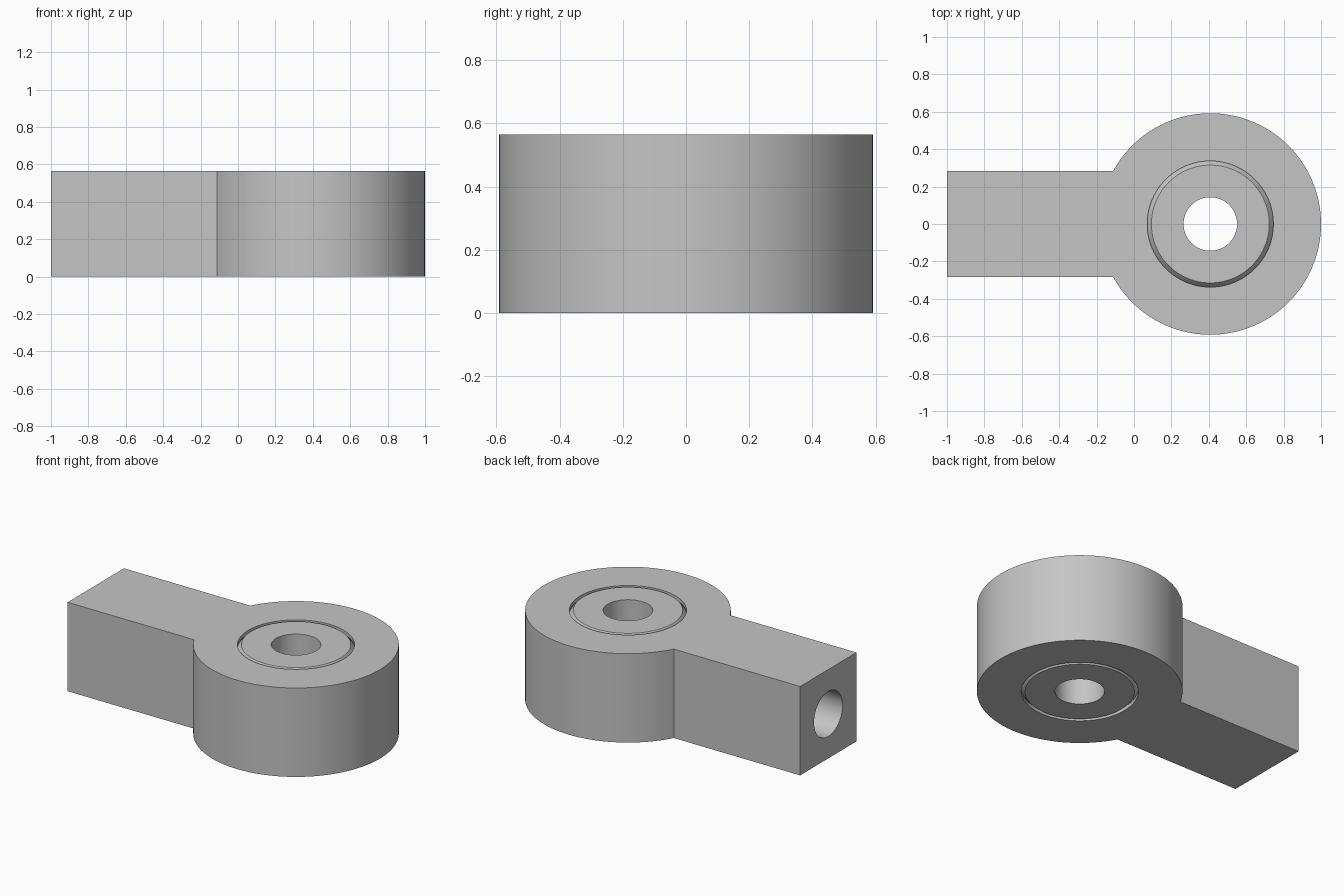
import bpy, bmesh, math
from mathutils import Matrix, Vector

cube = bpy.data.objects.get("Cube")
if cube:
    bpy.data.objects.remove(cube, do_unlink=True)

HEIGHT = 0.565
MID = HEIGHT / 2
EYE_X, EYE_R = 0.408, 0.592      # eye centre and outer radius
BORE_R = 0.143                   # pin hole and shank bore
FLAT_R, LIP_R = 0.315, 0.337     # ball flat and socket opening
BALL_R = math.hypot(FLAT_R, MID)
SEGMENTS = 96

grey = bpy.data.materials.new("steel grey")
grey.use_nodes = True
grey.diffuse_color = (0.56, 0.56, 0.56, 1)
grey.node_tree.nodes["Principled BSDF"].inputs["Base Color"].default_value = grey.diffuse_color


def make_object(name, bm):
    bmesh.ops.recalc_face_normals(bm, faces=bm.faces)
    mesh = bpy.data.meshes.new(name)
    bm.to_mesh(mesh)
    bm.free()
    mesh.materials.append(grey)
    obj = bpy.data.objects.new(name, mesh)
    bpy.context.collection.objects.link(obj)
    return obj


def activate(obj):
    bpy.ops.object.select_all(action="DESELECT")
    obj.select_set(True)
    bpy.context.view_layer.objects.active = obj


def revolve(name, profile, closed):
    """Spin (radius, height) points about the eye's upright axis."""
    bm = bmesh.new()
    verts = [bm.verts.new((EYE_X + r, 0, MID + h)) for r, h in profile]
    pairs = list(zip(verts, verts[1:]))
    if closed:
        pairs.append((verts[-1], verts[0]))
    edges = [bm.edges.new(p) for p in pairs]
    bmesh.ops.spin(bm, geom=verts + edges, cent=(EYE_X, 0, 0), axis=(0, 0, 1),
                   angle=math.tau, steps=SEGMENTS)
    bmesh.ops.remove_doubles(bm, verts=bm.verts, dist=1e-5)
    return make_object(name, bm)


def arc(radius, end_r, steps=20):
    """Points of a sphere's side between its two circles of radius end_r."""
    a = math.acos(end_r / radius)
    return [(radius * math.cos(t), radius * math.sin(t))
            for t in (-a + 2 * a * i / steps for i in range(steps + 1))]


def cut(target, cutter):
    activate(target)
    mod = target.modifiers.new("cut", "BOOLEAN")
    mod.operation = "DIFFERENCE"
    mod.solver = "EXACT"
    mod.object = cutter
    bpy.ops.object.modifier_apply(modifier=mod.name)
    bpy.data.objects.remove(cutter, do_unlink=True)


# Housing: round eye and square shank in one extruded outline
neck = math.pi - math.asin(MID / EYE_R)
outline = [(-1, MID), (-1, -MID)]
for i in range(SEGMENTS + 1):
    t = -neck + 2 * neck * i / SEGMENTS
    outline.append((EYE_X + EYE_R * math.cos(t), EYE_R * math.sin(t)))
bm = bmesh.new()
base = bm.faces.new([bm.verts.new((x, y, 0)) for x, y in outline])
top = bmesh.ops.extrude_face_region(bm, geom=[base])["geom"]
bmesh.ops.translate(bm, vec=Vector((0, 0, HEIGHT)),
                    verts=[v for v in top if isinstance(v, bmesh.types.BMVert)])
housing = make_object("rod_end_housing", bm)

# Socket: spherical race with a short straight lip at both openings
race = arc(BALL_R + 0.002, LIP_R)
over = MID + 0.1
socket = revolve("socket_cutter",
                 [(0, -over), (LIP_R, -over)] + race + [(LIP_R, over), (0, over)], False)
cut(housing, socket)

# Blind bore in the end of the shank
bm = bmesh.new()
bmesh.ops.create_cone(bm, cap_ends=True, segments=64, radius1=BORE_R, radius2=BORE_R, depth=1,
                      matrix=Matrix.Translation((-0.7, 0, MID)) @ Matrix.Rotation(math.pi / 2, 4, "Y"))
cut(housing, make_object("bore_cutter", bm))

# Ball with flat ends and a pin hole
ball = revolve("swivel_ball", [(BORE_R, -MID)] + arc(BALL_R, FLAT_R) + [(BORE_R, MID)], True)

for obj in (housing, ball):
    activate(obj)
    bpy.ops.object.shade_smooth_by_angle(angle=math.radians(30))
